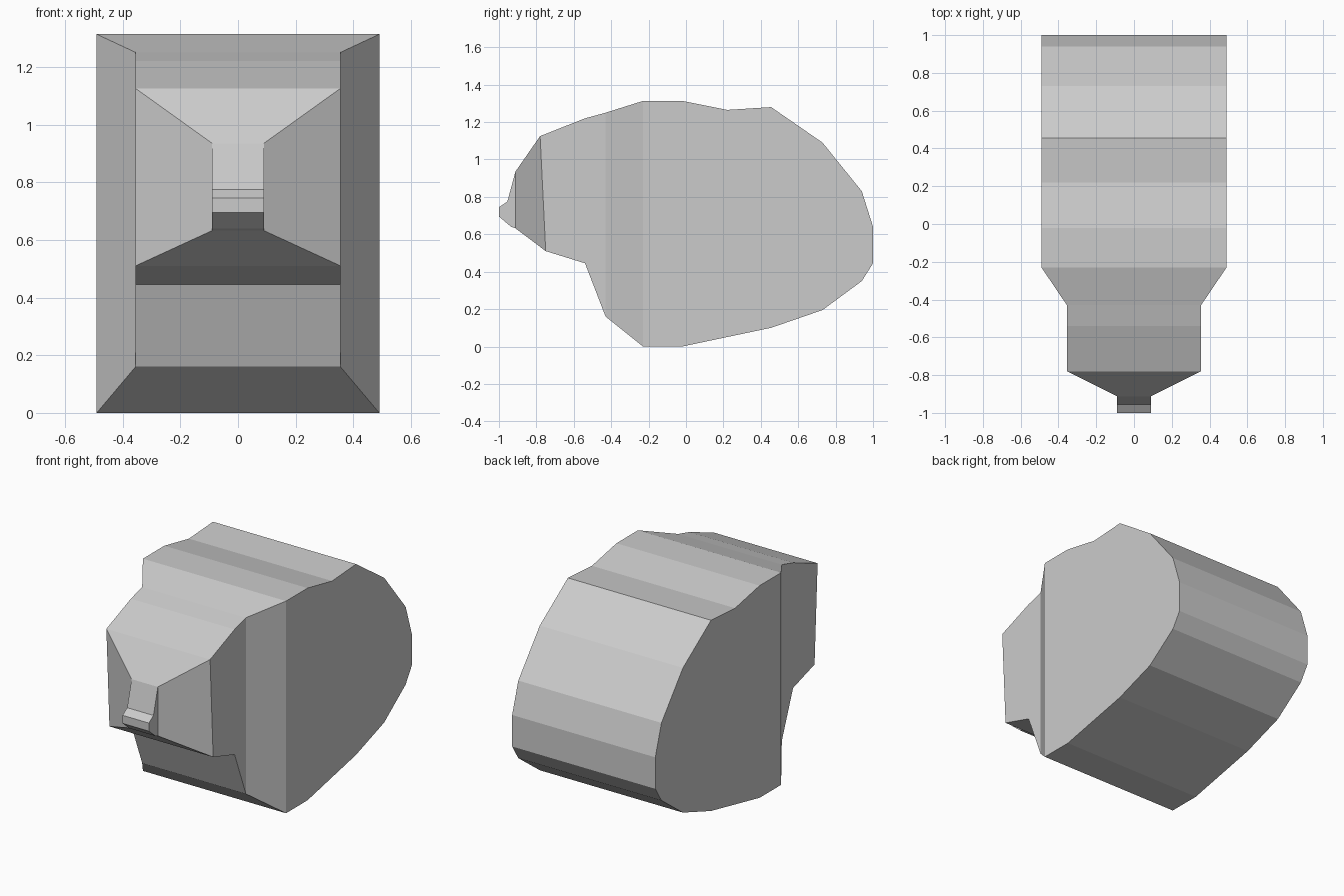
import bpy, bmesh

if "Cube" in bpy.data.objects:
    bpy.data.objects.remove(bpy.data.objects["Cube"])

# Side profile as a closed loop: (y, z, half width)
B, S, T = 0.49, 0.355, 0.09
profile = [
    (-1.0, 0.745, T), (-0.955, 0.775, T), (-0.912, 0.935, T),
    (-0.78, 1.125, S), (-0.54, 1.22, S), (-0.43, 1.25, S),
    (-0.23, 1.313, B), (-0.02, 1.313, B), (0.22, 1.265, B), (0.455, 1.28, B),
    (0.73, 1.09, B), (0.94, 0.83, B), (1.0, 0.64, B), (1.0, 0.445, B),
    (0.94, 0.35, B), (0.73, 0.195, B), (0.455, 0.10, B), (-0.02, 0.0, B),
    (-0.23, 0.0, B),
    (-0.43, 0.16, S), (-0.54, 0.445, S), (-0.75, 0.51, S),
    (-0.912, 0.632, T), (-0.935, 0.64, T), (-1.0, 0.695, T),
]

# Side panels as runs of profile points
tip = [22, 23, 24, 0, 1, 2]
nose = [2, 3, 21, 22]
snout = [3, 4, 5, 19, 20, 21]
collar = [5, 6, 18, 19]
body = list(range(6, 19))

bm = bmesh.new()
left = [bm.verts.new((-w, y, z)) for y, z, w in profile]
right = [bm.verts.new((w, y, z)) for y, z, w in profile]

# Skin bridging the left and right outlines
n = len(profile)
for i in range(n):
    j = (i + 1) % n
    bm.faces.new((left[i], left[j], right[j], right[i]))

# Mirrored side panels
for panel in (tip, nose, snout, collar, body):
    bm.faces.new([left[i] for i in reversed(panel)])
    bm.faces.new([right[i] for i in panel])

bmesh.ops.recalc_face_normals(bm, faces=bm.faces)
mesh = bpy.data.meshes.new("animal_head")
bm.to_mesh(mesh)
bm.free()
head = bpy.data.objects.new("animal_head", mesh)
bpy.context.collection.objects.link(head)
